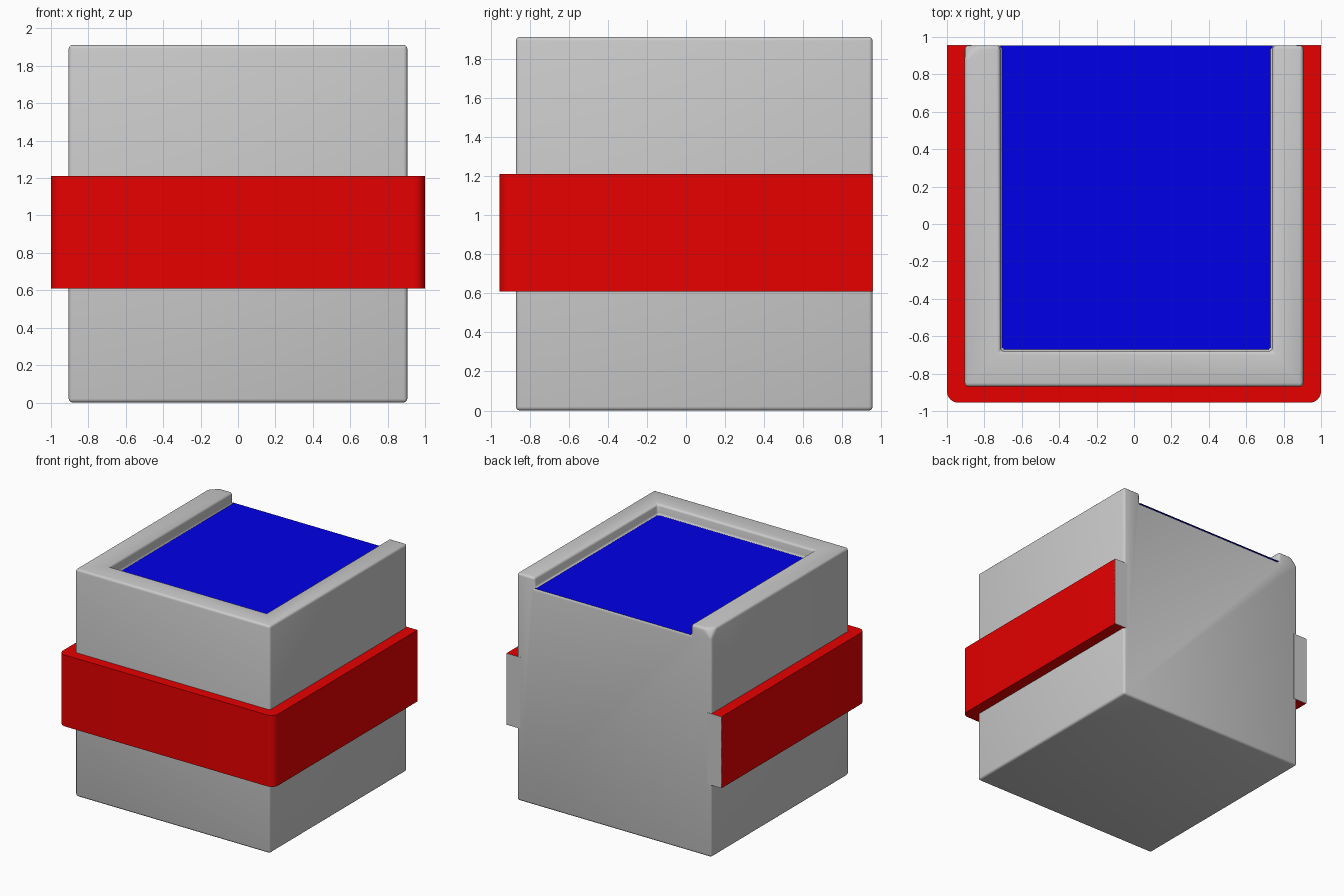
import bpy, bmesh, math

if "Cube" in bpy.data.objects:
    bpy.data.objects.remove(bpy.data.objects["Cube"])


def finish(name, bm, color=None):
    bmesh.ops.recalc_face_normals(bm, faces=bm.faces)
    mesh = bpy.data.meshes.new(name)
    bm.to_mesh(mesh)
    bm.free()
    obj = bpy.data.objects.new(name, mesh)
    bpy.context.collection.objects.link(obj)
    if color:
        mat = bpy.data.materials.new(name + "_colour")
        mat.diffuse_color = color
        mat.use_nodes = True
        mat.node_tree.nodes["Principled BSDF"].inputs["Base Color"].default_value = mat.diffuse_color
        mesh.materials.append(mat)
    return obj


def box_bm(lo, hi):
    bm = bmesh.new()
    bmesh.ops.create_cube(bm, size=1)
    for v in bm.verts:
        for i in range(3):
            v.co[i] = hi[i] if v.co[i] > 0 else lo[i]
    return bm


def activate(obj):
    bpy.ops.object.select_all(action='DESELECT')
    obj.select_set(True)
    bpy.context.view_layer.objects.active = obj


BACK = 0.955
FLOOR = 1.82
RX0, RX1, RY0 = -0.715, 0.74, -0.68

# Body block, with one softened top corner at the back left
bm = box_bm((-0.905, -0.87, 0), (0.905, BACK, 1.912))
corner = [v for v in bm.verts if v.co.x < 0 and v.co.y > 0 and v.co.z > 1]
bmesh.ops.bevel(bm, geom=corner, offset=0.07, segments=1, profile=0.5,
                affect='VERTICES')
body = finish("body", bm)

# Shallow tray in the top, open at the back
cutter = finish("tray_cutter", box_bm((RX0, RY0, FLOOR), (RX1, 1.2, 2.2)))
cutter.hide_render = True
cut = body.modifiers.new("tray", 'BOOLEAN')
cut.object = cutter
cut.operation = 'DIFFERENCE'
cut.solver = 'EXACT'
bev = body.modifiers.new("soft_edges", 'BEVEL')
bev.width = 0.02
bev.segments = 3
bev.limit_method = 'ANGLE'
activate(body)
bpy.ops.object.modifier_apply(modifier=cut.name)
bpy.ops.object.modifier_apply(modifier=bev.name)
bpy.data.objects.remove(cutter, do_unlink=True)
bpy.ops.object.shade_smooth_by_angle(angle=math.radians(40))

# Blue surface lying in the tray
bm = bmesh.new()
z = FLOOR + 0.003
bm.faces.new([bm.verts.new(p) for p in (
    (RX0, RY0, z), (RX1, RY0, z), (RX1, BACK, z), (RX0, BACK, z))])
finish("tray_surface", bm, (0.0, 0.0, 0.8, 1))

# Red U-shaped band with rounded front corners
Z0, Z1, R = 0.61, 1.21, 0.06
outline = [(-1, BACK)]
for cx, start in ((-1 + R, 180), (1 - R, 270)):
    for i in range(7):
        a = math.radians(start + 15 * i)
        outline.append((cx + R * math.cos(a), -BACK + R + R * math.sin(a)))
outline += [(1, BACK), (0.89, BACK), (0.89, -0.855), (-0.89, -0.855), (-0.89, BACK)]
bm = bmesh.new()
face = bm.faces.new([bm.verts.new((x, y, Z0)) for x, y in outline])
ext = bmesh.ops.extrude_face_region(bm, geom=[face], use_keep_orig=True)
for v in ext["geom"]:
    if isinstance(v, bmesh.types.BMVert):
        v.co.z = Z1
band = finish("band", bm, (0.8, 0.0, 0.0, 1))
activate(band)
bpy.ops.object.shade_smooth_by_angle(angle=math.radians(40))

# Grey ends of the band, flush with the back of the body
for side, name in ((-1, "band_end_left"), (1, "band_end_right")):
    xs = sorted((side * 0.87, side * 1.0))
    finish(name, box_bm((xs[0], 0.951, Z0), (xs[1], BACK + 0.002, Z1)))
